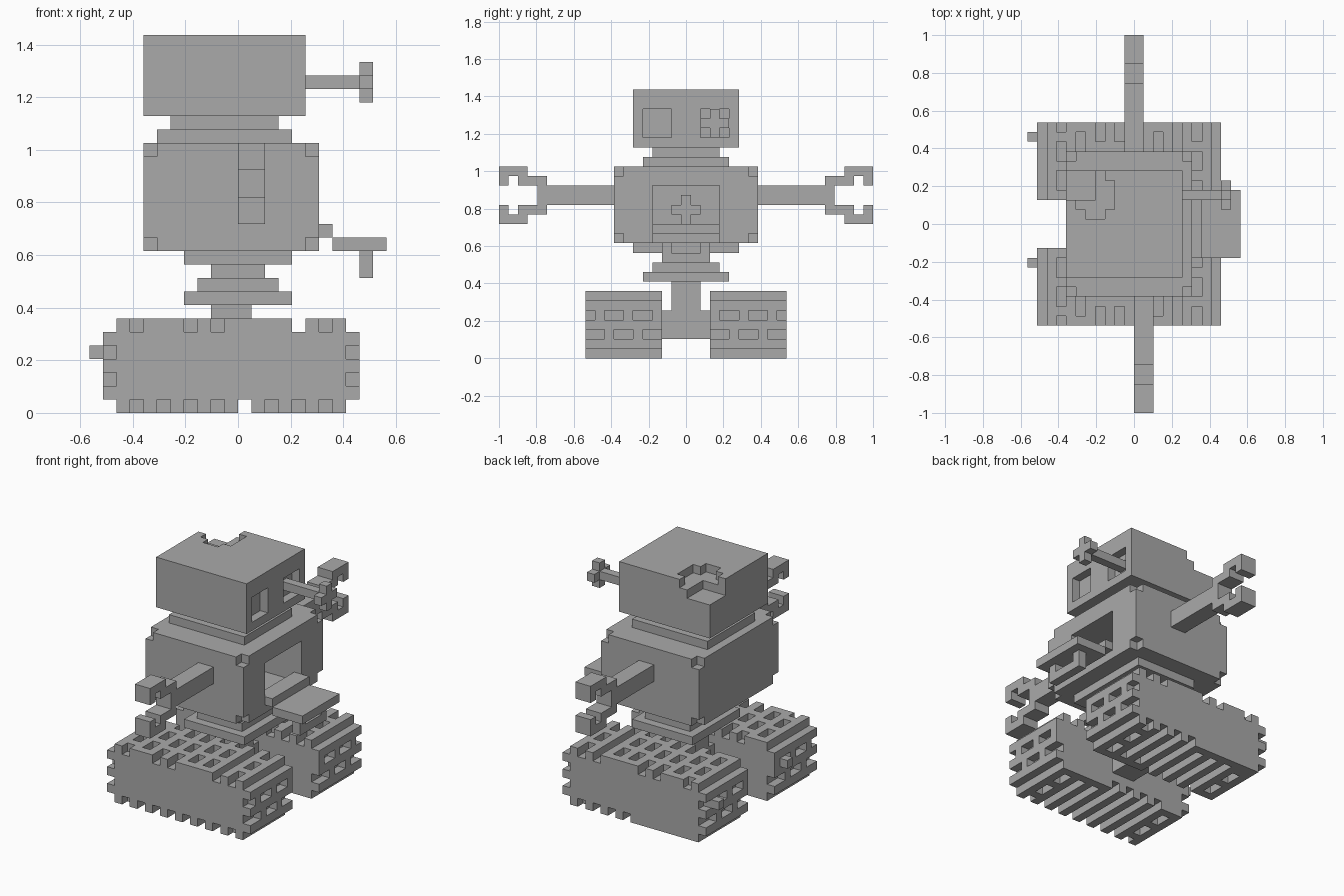
import bpy
import bmesh
import math
from itertools import product

if "Cube" in bpy.data.objects:
    bpy.data.objects.remove(bpy.data.objects["Cube"])

U = 2 / 39                      # edge of one cube cell
OFFSET = (11, 19.5, 0)          # grid centre

grey = bpy.data.materials.new("grey")
grey.diffuse_color = (0.4, 0.4, 0.4, 1)
grey.use_nodes = True
grey.node_tree.nodes["Principled BSDF"].inputs["Base Color"].default_value = grey.diffuse_color


def block(x0, x1, y0, y1, z0, z1):
    """Set of cells filling a box."""
    return set(product(range(x0, x1), range(y0, y1), range(z0, z1)))


def mirror(cells):
    return {(x, 38 - y, z) for x, y, z in cells}


def make(name, cells):
    """Mesh the outer skin of a set of cells."""
    bm = bmesh.new()
    verts = {}

    def vert(p):
        if p not in verts:
            verts[p] = bm.verts.new([(c - o) * U for c, o in zip(p, OFFSET)])
        return verts[p]

    for cell in cells:
        for axis, side in product(range(3), (0, 1)):
            near = list(cell)
            near[axis] += 2 * side - 1
            if tuple(near) in cells:
                continue
            b, c = (axis + 1) % 3, (axis + 2) % 3
            corners = []
            for i, j in ((0, 0), (1, 0), (1, 1), (0, 1)):
                p = list(cell)
                p[axis] += side
                p[b] += i
                p[c] += j
                corners.append(vert(tuple(p)))
            bm.faces.new(corners if side else corners[::-1])
    bmesh.ops.dissolve_limit(bm, angle_limit=math.radians(1),
                             verts=bm.verts, edges=bm.edges)
    me = bpy.data.meshes.new(name)
    bm.to_mesh(me)
    bm.free()
    me.materials.append(grey)
    ob = bpy.data.objects.new(name, me)
    bpy.context.collection.objects.link(ob)


# Head with two eye sockets and a stepped break in the back corner
head = block(4, 16, 14, 25, 22, 28)
head -= block(15, 16, 15, 18, 23, 26) | block(15, 16, 21, 24, 23, 26)
head -= block(4, 8, 22, 25, 27, 28) | block(5, 9, 21, 24, 27, 28)
head -= block(6, 8, 20, 22, 27, 28) | block(4, 7, 22, 25, 26, 27)
make("head", head)

# Eye on a stalk, ending in a plus
make("eye_stalk", block(15, 21, 22, 23, 24, 25)
     | block(20, 21, 21, 24, 24, 25) | block(20, 21, 22, 23, 23, 26))

# Stepped neck
make("neck", block(6, 14, 16, 23, 21, 22) | block(5, 15, 15, 24, 20, 21))

# Body with clipped corners and a belly opening
body = block(4, 17, 12, 27, 12, 20)
body -= set(product((4, 16), (12, 26), (12, 19)))
body -= block(10, 17, 16, 23, 13, 18)
make("body", body)

# Small cross-shaped part inside the belly
make("belly_cross", block(10, 11, 19, 20, 14, 17) | block(10, 11, 18, 21, 15, 16))

# Lowered belly hatch with its handle
make("belly_hatch", block(16, 18, 16, 23, 13, 14) | block(18, 22, 16, 23, 12, 13))
make("hatch_handle", block(20, 21, 17, 22, 10, 12) - block(20, 21, 18, 21, 11, 12))

# Stepped waist, post and axle
make("waist", block(7, 15, 14, 25, 11, 12) | block(9, 13, 17, 22, 10, 11)
     | block(8, 14, 16, 23, 9, 10) | block(7, 15, 15, 24, 8, 9))
make("axle", block(9, 12, 18, 21, 5, 8) | block(9, 12, 17, 22, 2, 5))


# Arms with open claws
def arm(x):
    cells = block(x, x + 2, 27, 34, 16, 18) | block(x, x + 2, 34, 36, 15, 19)
    cells |= block(x, x + 2, 36, 39, 14, 20)
    cells -= block(x, x + 2, 35, 39, 16, 18)
    return cells - block(x, x + 2, 37, 38, 15, 19)


make("left_arm", arm(10))
make("right_arm", mirror(arm(11)))


# Treads: notched blocks whose slots are broken by staggered bridges
def tread(closed_outer):
    cells = block(1, 20, 9, 17, 0, 7)
    cells -= set(product((1, 19), range(9, 17), (0, 6)))
    phase = {3: 1, 5: 0, 7: 2, 9: 2, 11: 0, 13: 0, 17: 2}
    for x in range(3, 18, 2):
        for y in range(9, 17):
            if x == 15 or y % 3 != phase[x]:
                cells.discard((x, y, 6))
            bridge = (x in (3, 17) and y % 3 == 1) or (x in (13, 15) and y == 16)
            if closed_outer and x < 11:
                bridge = bridge or y == 9
            if not bridge:
                cells.discard((x, y, 0))
    for x, y in product((1, 19), range(9, 17)):
        if y % 3 != 2:
            cells.discard((x, y, 2))
        if y % 3 != 1:
            cells.discard((x, y, 4))
    return cells


make("right_tread", tread(False))
make("left_tread", mirror(tread(True)))

# Small pegs at the back of the treads
make("right_peg", block(0, 2, 15, 16, 4, 5))
make("left_peg", block(0, 2, 28, 29, 4, 5))
